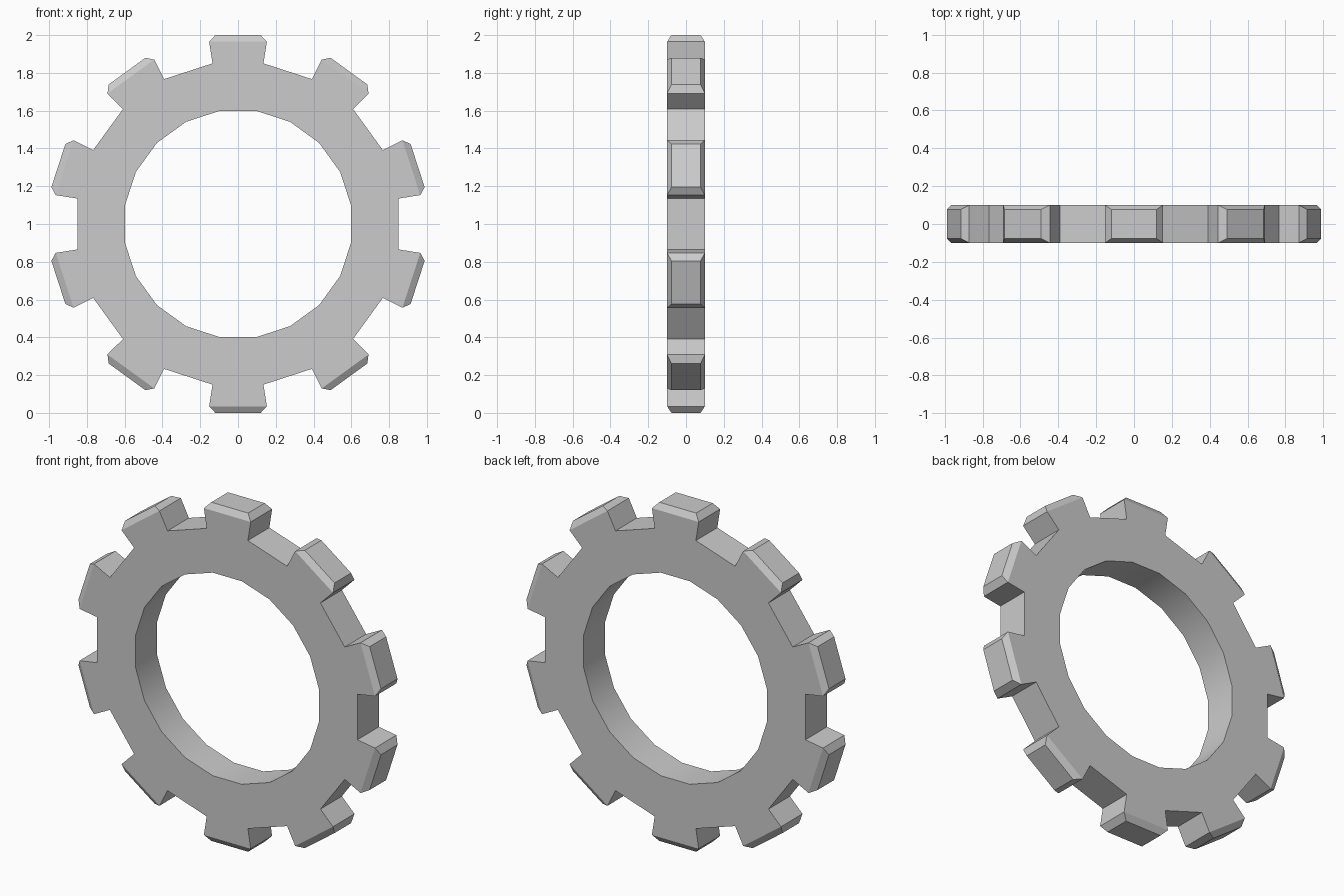
import bpy, bmesh, math

if "Cube" in bpy.data.objects:
    bpy.data.objects.remove(bpy.data.objects["Cube"])

TEETH, SEGMENTS = 10, 20
HALF = 0.10               # half thickness
STEP = 2 * math.pi / SEGMENTS
R_IN, R_OUT, R_SHOULDER = 0.607, 0.861, 0.977

bm = bmesh.new()


def polar(r, a, y):
    return bm.verts.new((r * math.sin(a), y, 1 + r * math.cos(a)))


# Ring: rectangular section swept round 20 segments, edges at tooth flanks
rings = []
for i in range(SEGMENTS):
    a = (i - 0.5) * STEP
    rings.append([polar(r, a, y) for r, y in
                  ((R_IN, -HALF), (R_OUT, -HALF), (R_OUT, HALF), (R_IN, HALF))])

outer = []
for i in range(SEGMENTS):
    p, q = rings[i], rings[(i + 1) % SEGMENTS]
    for k in range(4):
        m = (k + 1) % 4
        if k == 1 and i % 2 == 0:
            outer.append((i * STEP, (p[1], q[1], q[2], p[2])))
        else:
            bm.faces.new((p[k], q[k], q[m], p[m]))


def tooth(angle, base):
    """Flared tooth block with a chamfered cap on every second segment."""
    def loop(half_width, height, half_depth):
        r, da = math.hypot(half_width, height), math.atan2(half_width, height)
        return [polar(r, angle + s * da, y * half_depth)
                for s, y in ((-1, -1), (1, -1), (1, 1), (-1, 1))]
    h = R_SHOULDER * math.cos(STEP / 2)
    w = R_SHOULDER * math.sin(STEP / 2)
    shoulder = loop(w, h, HALF)
    cap = loop(0.12, 1.0, 0.077)
    for lo, hi in ((base, shoulder), (shoulder, cap)):
        for k in range(4):
            m = (k + 1) % 4
            bm.faces.new((lo[k], lo[m], hi[m], hi[k]))
    bm.faces.new(cap)


for angle, base in outer:
    tooth(angle, base)

bmesh.ops.recalc_face_normals(bm, faces=bm.faces)
mesh = bpy.data.meshes.new("gear_ring")
bm.to_mesh(mesh)
bm.free()
gear = bpy.data.objects.new("gear_ring", mesh)
bpy.context.collection.objects.link(gear)

# Smooth bore, crisp teeth
bpy.context.view_layer.objects.active = gear
gear.select_set(True)
bpy.ops.object.shade_smooth_by_angle(angle=math.radians(30))
